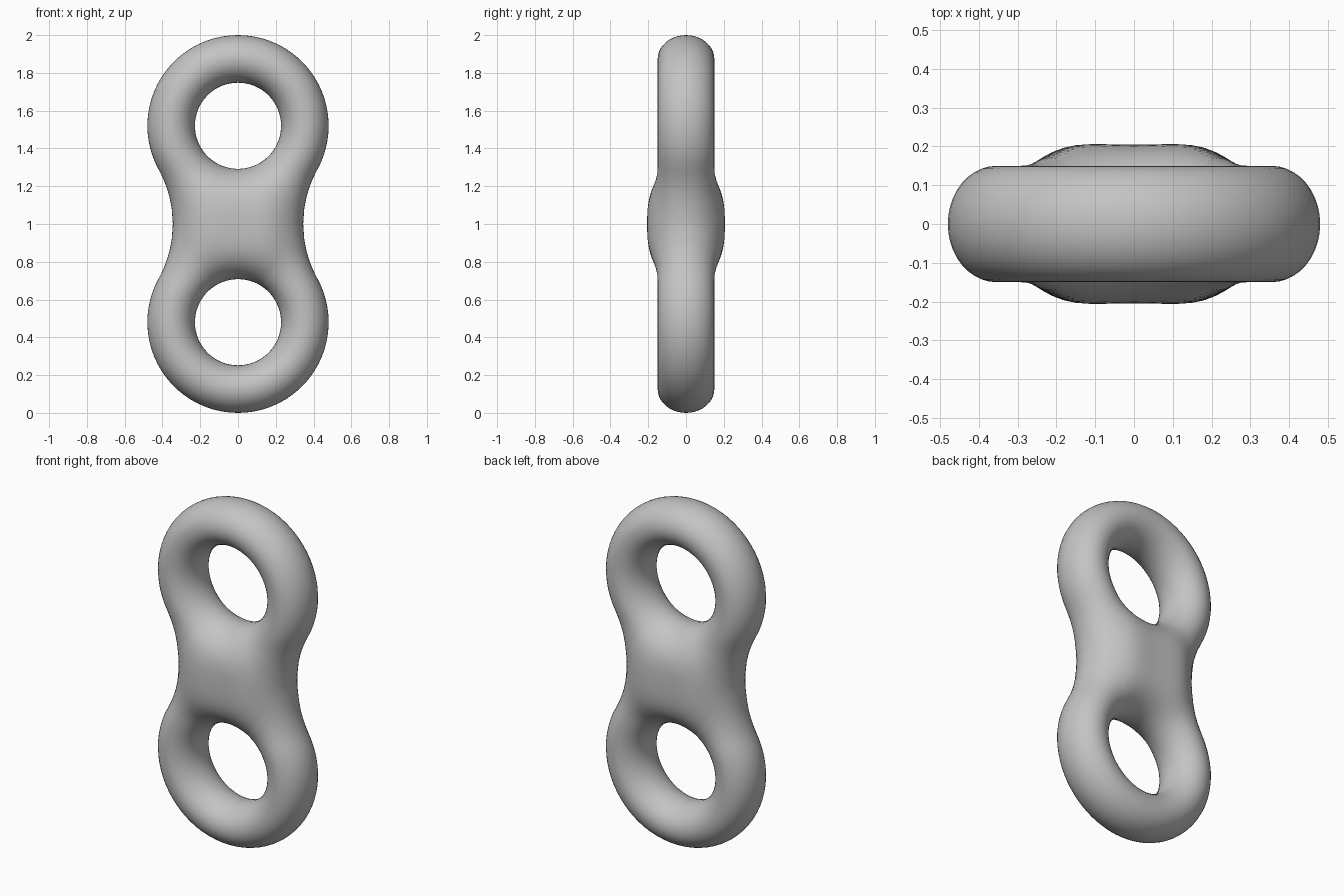
import bpy, bmesh, math

if "Cube" in bpy.data.objects:
    bpy.data.objects.remove(bpy.data.objects["Cube"])

# Main dimensions (measured from the middle of the figure-eight)
CENTRE = 0.52      # height of each hole above the waist
HOLE = 0.228       # hole radius
OUTER = 0.48       # outer lobe radius
WAIST = 0.345      # half width at the waist
# Concave waist arc tangent to the lobes
DIFF = OUTER - WAIST
ARC_X = (CENTRE ** 2 - DIFF ** 2) / (2 * DIFF)
ARC_R = ARC_X - WAIST


def soft_abs(v, width):
    """Absolute value with a rounded corner."""
    v = abs(v)
    return v if v > width else (v * v / width + width) / 2


def outer_distance(x, z):
    """Distance inward from the outline."""
    if x / ARC_X + z / CENTRE < 1:
        return math.hypot(soft_abs(x, 0.2) - ARC_X, z) - ARC_R
    return OUTER - math.hypot(x, z - CENTRE)


def half_thickness(x, z):
    """Rounded tube section that swells towards the waist."""
    a = max(0, math.hypot(x, soft_abs(z, 0.25) - CENTRE) - HOLE)
    b = max(0, outer_distance(x, z))
    w = a + b
    swell = min(max((w - 0.252) / 0.16, 0), 1.2)
    swell = swell * swell * (3 - 2 * swell) if swell < 1 else 1
    return (0.15 + 0.058 * swell) * 2 * math.sqrt(a * b) / w


def ray_to_outline(angle):
    """Distance from the hole centre to the outline."""
    lo, hi = HOLE + 0.05, 0.8
    for _ in range(40):
        mid = (lo + hi) / 2
        if outer_distance(mid * math.sin(angle), CENTRE - mid * math.cos(angle)) > 0:
            lo = mid
        else:
            hi = mid
    return lo


# Rays around the hole: (angle, length, how far the outer end is rounded off)
WAIST_RAYS, LOBE_RAYS, STEPS = 14, 28, 20
rays = []
for j in range(WAIST_RAYS + 1):
    x = WAIST * math.sin(j / WAIST_RAYS * math.pi / 2)
    rays.append((math.atan2(x, CENTRE), math.hypot(x, CENTRE), j / WAIST_RAYS))
start = rays[-1][0]
for j in range(1, LOBE_RAYS + 1):
    angle = start + (math.pi - start) * j / LOBE_RAYS
    rays.append((angle, ray_to_outline(angle), 1))

# One eighth of the body, completed by mirroring
bm = bmesh.new()
grid = []
for k, (angle, length, rounded) in enumerate(rays):
    column = []
    for i in range(STEPS + 1):
        s = i / STEPS
        t = (1 - rounded) * (1 - math.cos(math.pi * s / 2)) + rounded * (1 - math.cos(math.pi * s)) / 2
        r = HOLE + (length - HOLE) * t
        x, z = r * math.sin(angle), max(0, CENTRE - r * math.cos(angle))
        on_rim = i == 0 or (i == STEPS and k >= WAIST_RAYS)
        y = 0 if on_rim else half_thickness(x, z)
        column.append(bm.verts.new((x, y, z)))
    grid.append(column)
for c0, c1 in zip(grid, grid[1:]):
    for i in range(STEPS):
        bm.faces.new((c0[i], c0[i + 1], c1[i + 1], c1[i]))
bmesh.ops.recalc_face_normals(bm, faces=bm.faces)
if sum(f.normal.y for f in bm.faces) < 0:
    bmesh.ops.reverse_faces(bm, faces=bm.faces)
mesh = bpy.data.meshes.new("double_ring")
bm.to_mesh(mesh)
bm.free()

body = bpy.data.objects.new("double_ring", mesh)
bpy.context.collection.objects.link(body)
body.location.z = 1
mirror = body.modifiers.new("mirror", 'MIRROR')
mirror.use_axis = (True, True, True)
mirror.merge_threshold = 0.0005

# Plain grey surface
grey = bpy.data.materials.new("grey")
grey.diffuse_color = (0.55, 0.55, 0.55, 1)
grey.use_nodes = True
grey.node_tree.nodes["Principled BSDF"].inputs["Base Color"].default_value = grey.diffuse_color
mesh.materials.append(grey)
for poly in mesh.polygons:
    poly.use_smooth = True
